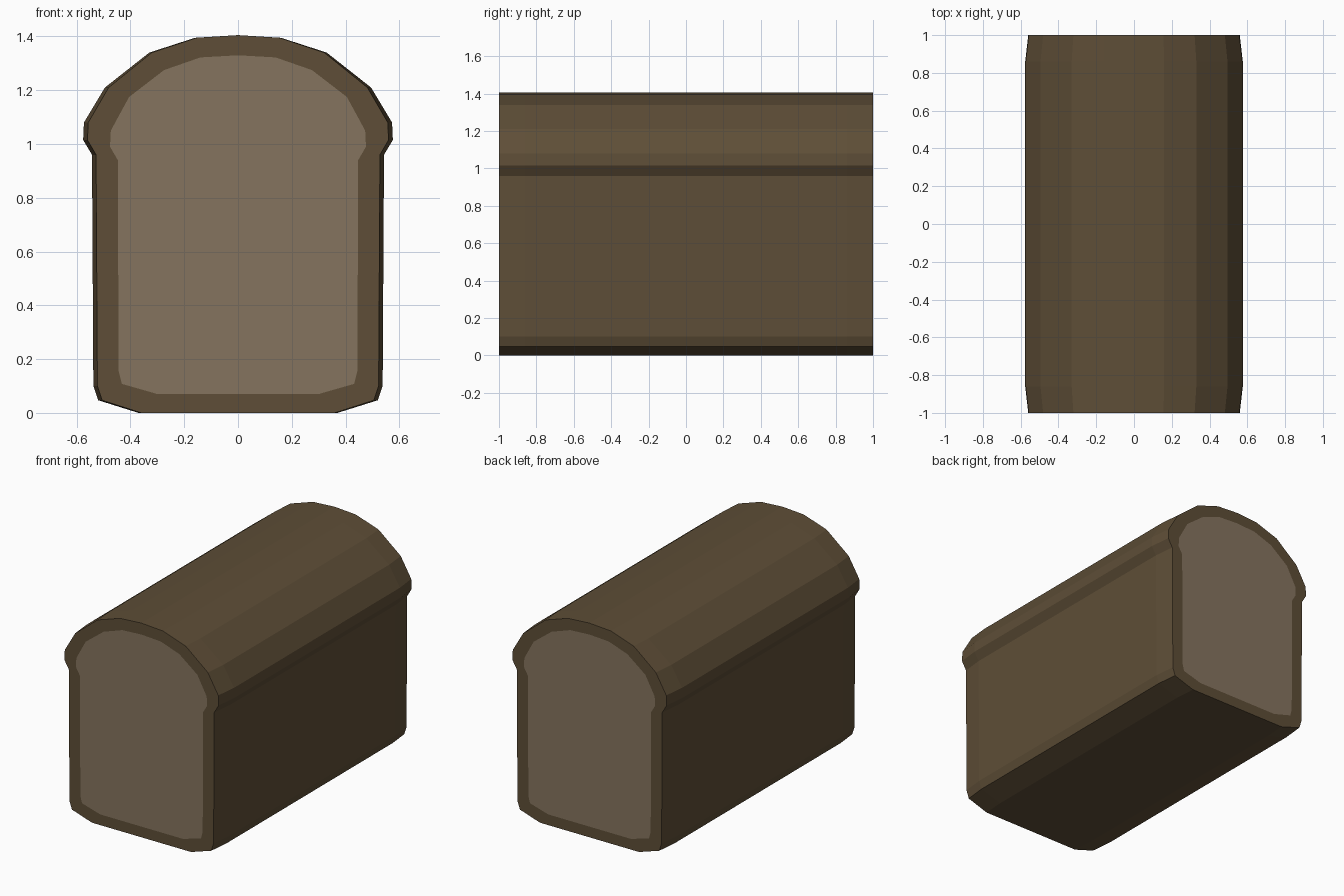
import bpy, bmesh

if "Cube" in bpy.data.objects:
    bpy.data.objects.remove(bpy.data.objects["Cube"])

# Right half of each section, top to bottom (x, z)
CRUST = [(0, 1.405), (0.16, 1.395), (0.33, 1.34), (0.495, 1.21), (0.573, 1.08),
         (0.576, 1.015), (0.543, 0.96), (0.538, 0.10), (0.52, 0.047), (0.37, 0.0)]
CRUMB = [(0, 1.33), (0.14, 1.322), (0.275, 1.275), (0.405, 1.175), (0.473, 1.05),
         (0.476, 0.99), (0.447, 0.94), (0.444, 0.155), (0.432, 0.108), (0.30, 0.07)]


def section(half, scale=1.0):
    pts = [(x * scale, z) for x, z in half]
    return pts + [(-x, z) for x, z in reversed(pts[1:])]


def material(name, rgb):
    m = bpy.data.materials.new(name)
    m.diffuse_color = (*rgb, 1)
    m.use_nodes = True
    m.node_tree.nodes["Principled BSDF"].inputs["Base Color"].default_value = m.diffuse_color
    return m


def make_object(name, bm, mat):
    bmesh.ops.recalc_face_normals(bm, faces=bm.faces)
    me = bpy.data.meshes.new(name)
    bm.to_mesh(me)
    bm.free()
    me.materials.append(mat)
    ob = bpy.data.objects.new(name, me)
    bpy.context.collection.objects.link(ob)
    return ob


def ring(bm, pts, y):
    return [bm.verts.new((x, y, z)) for x, z in pts]


crust_mat = material("crust_brown", (0.112, 0.076, 0.038))
crumb_mat = material("crumb_tan", (0.235, 0.174, 0.114))

# Crust: lofted shell, ends drawn in slightly, with a flat rim at each end
bm = bmesh.new()
outer, end, inner = section(CRUST), section(CRUST, 0.972), section(CRUMB)
rings = [ring(bm, p, y) for p, y in
         [(inner, -1), (end, -1), (outer, -0.86), (outer, 0.86), (end, 1), (inner, 1)]]
n = len(outer)
for a, b in zip(rings, rings[1:]):
    for i in range(n):
        j = (i + 1) % n
        bm.faces.new((a[i], a[j], b[j], b[i]))
make_object("loaf_crust", bm, crust_mat)

# Crumb: the cut faces at both ends
for name, y in (("front_crumb", -1), ("back_crumb", 1)):
    bm = bmesh.new()
    face = bm.faces.new(ring(bm, inner, y))
    face.normal_update()
    if face.normal.y * y < 0:
        face.normal_flip()
    me_bm = bm
    me = bpy.data.meshes.new(name)
    me_bm.to_mesh(me)
    me_bm.free()
    me.materials.append(crumb_mat)
    bpy.context.collection.objects.link(bpy.data.objects.new(name, me))
